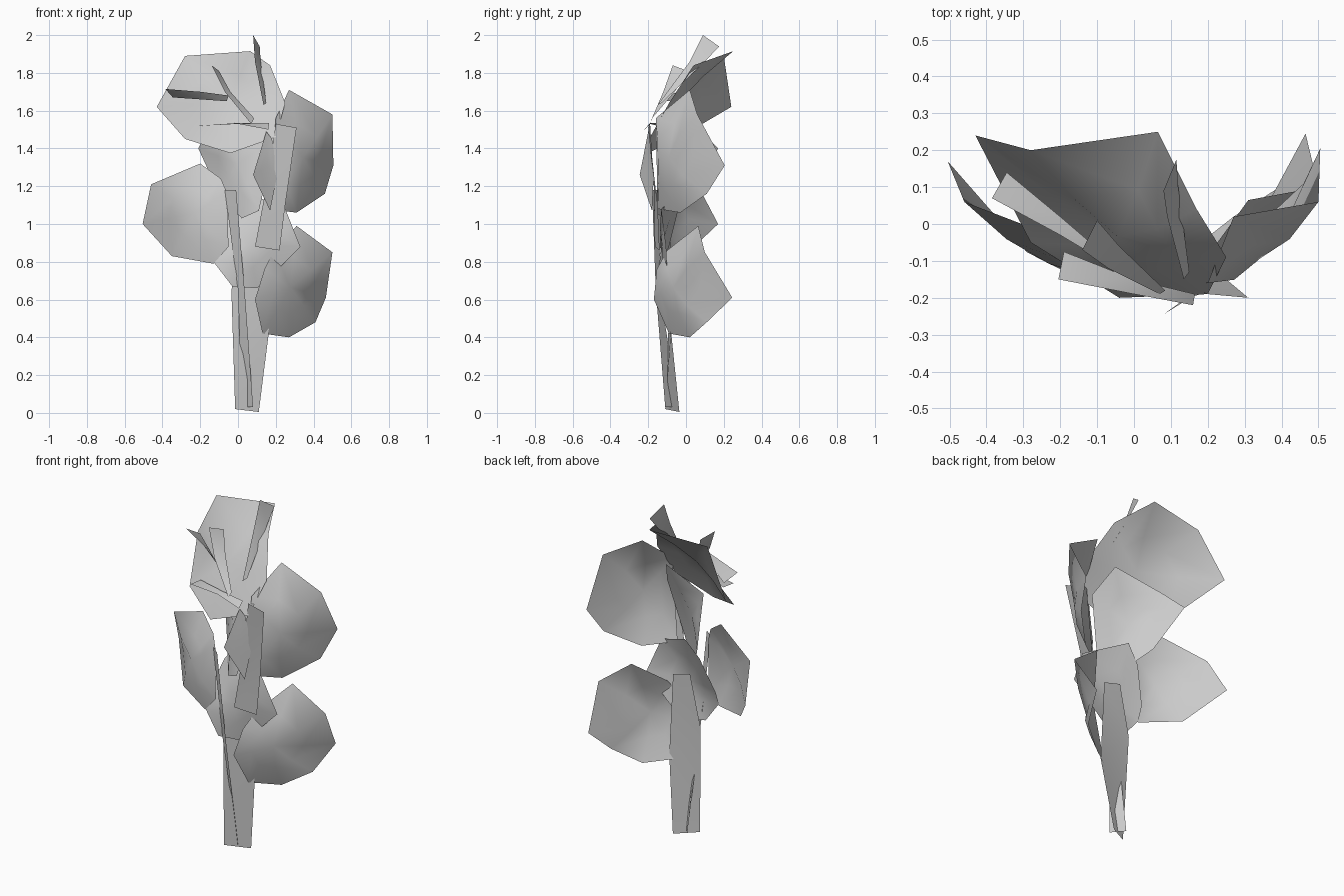
import bpy
import bmesh
from mathutils import Vector

cube = bpy.data.objects.get("Cube")
if cube:
    bpy.data.objects.remove(cube, do_unlink=True)

# One flat grey for the whole plant
grey = bpy.data.materials.new("plain_grey")
grey.use_nodes = True
shade = (0.6, 0.6, 0.6, 1)
grey.diffuse_color = shade
grey.node_tree.nodes["Principled BSDF"].inputs["Base Color"].default_value = shade


def finish(name, bm):
    """Turn a bmesh sheet into a smooth shaded object facing the front."""
    bmesh.ops.recalc_face_normals(bm, faces=bm.faces[:])
    if sum(face.normal.y * face.calc_area() for face in bm.faces) > 0:
        bmesh.ops.reverse_faces(bm, faces=bm.faces[:])
    for face in bm.faces:
        face.smooth = True
    mesh = bpy.data.meshes.new(name)
    bm.to_mesh(mesh)
    bm.free()
    mesh.materials.append(grey)
    obj = bpy.data.objects.new(name, mesh)
    bpy.context.collection.objects.link(obj)


def leaf(name, rim, bulge=0.0):
    """Cupped sheet: rim, a half-way ring and a middle point pushed forward."""
    bm = bmesh.new()
    edge = [bm.verts.new(p) for p in rim]
    middle = sum((Vector(p) for p in rim), Vector()) / len(rim)
    push = Vector((0, -bulge, 0))
    ring = [bm.verts.new(v.co.lerp(middle, .5) + push * .75) for v in edge]
    hub = bm.verts.new(middle + push)
    for i in range(len(edge)):
        bm.faces.new((edge[i - 1], edge[i], ring[i], ring[i - 1]))
        bm.faces.new((ring[i - 1], ring[i], hub))
    finish(name, bm)


def ribbon(name, left_side, right_side):
    """Flat strip bridging two edge paths of equal length."""
    bm = bmesh.new()
    left = [bm.verts.new(p) for p in left_side]
    right = [bm.verts.new(p) for p in right_side]
    for i in range(len(left) - 1):
        bm.faces.new((left[i], right[i], right[i + 1], left[i + 1]))
    finish(name, bm)


# Broad leaves, from the top of the plant down
leaf("top_leaf", [
    (-.43, .24, 1.62), (-.28, .2, 1.89), (.065, .25, 1.915), (.17, .04, 1.84),
    (.25, -.09, 1.64), (.2, -.19, 1.46), (-.04, -.2, 1.375), (-.28, -.05, 1.45)],
    bulge=.06)
leaf("upper_left_leaf", [
    (.27, .02, 1.71), (.5, .06, 1.58), (.505, .205, 1.31), (.46, .11, 1.16),
    (.31, -.03, 1.06), (.16, -.15, 1.08), (.2, -.16, 1.56)], bulge=.1)
leaf("upper_back_leaf", [
    (-.21, .17, 1.4), (-.15, .05, 1.52), (.13, 0, 1.6), (.2, -.11, 1.45),
    (.11, -.17, 1.07), (.02, -.12, 1.03), (-.1, .04, 1.16)], bulge=.03)
leaf("right_leaf", [
    (-.505, .17, 1), (-.46, .06, 1.21), (-.2, -.04, 1.32), (-.09, -.1, 1.24),
    (-.06, -.125, 1.17), (-.05, -.135, .88), (-.13, -.12, .79), (-.35, -.01, .83)],
    bulge=.07)
leaf("middle_leaf", [
    (.33, -.105, .88), (.25, -.13, 1.08), (.02, -.02, 1.18), (-.06, -.04, 1.08),
    (-.13, -.09, .88), (-.13, -.12, .8), (-.03, -.14, .67), (.1, -.1, .66),
    (.2, -.1, .75)], bulge=.035)
leaf("lower_left_leaf", [
    (.31, .065, .99), (.5, .1, .85), (.465, .245, .61), (.41, .11, .48),
    (.27, .02, .4), (.13, -.09, .42), (.09, -.17, .6), (.14, -.155, .76),
    (.19, -.1, .86)],
    bulge=.07)
leaf("small_leaf", [
    (.15, -.2, 1.49), (.18, -.19, 1.45), (.21, -.17, 1.27),
    (.17, -.18, 1.07), (.08, -.245, 1.26)])

# Stems made of flat ribbons, the lower two crossing each other
ribbon("main_stem",
       [(-.015, -.11, .02), (-.035, -.085, .65), (.03, -.08, .95)],
       [(.11, -.035, .005), (.165, -.08, .44), (.14, -.08, .92)])
ribbon("side_stem",
       [(.02, -.04, .03), (0, -.14, .65), (-.07, -.13, 1.18)],
       [(.08, -.11, .03), (.035, -.16, .65), (-.01, -.18, 1.18)])
ribbon("upper_stem",
       [(.09, -.165, .88), (.15, -.17, 1.2), (.2, -.19, 1.53)],
       [(.22, -.14, .86), (.25, -.15, 1.1), (.31, -.2, 1.51)])

# Slim blades fanning out in front of the top leaf
ribbon("tall_blade",
       [(.08, .09, 2), (.09, .02, 1.86), (.135, -.15, 1.63)],
       [(.115, .175, 1.94), (.12, .1, 1.86), (.15, -.13, 1.64)])
ribbon("slanted_blade",
       [(-.14, -.07, 1.84), (-.07, -.12, 1.7), (.07, -.19, 1.53)],
       [(-.1, .01, 1.81), (-.04, -.06, 1.7), (.085, -.18, 1.56)])
ribbon("side_blade",
       [(-.385, .07, 1.715), (-.2, -.03, 1.7), (-.05, -.12, 1.68)],
       [(-.345, .14, 1.67), (-.2, .02, 1.66), (-.06, -.1, 1.65)])
ribbon("low_blade",
       [(-.205, -.15, 1.52), (0, -.19, 1.53), (.16, -.22, 1.5)],
       [(-.19, -.075, 1.52), (0, -.15, 1.535), (.165, -.19, 1.535)])
